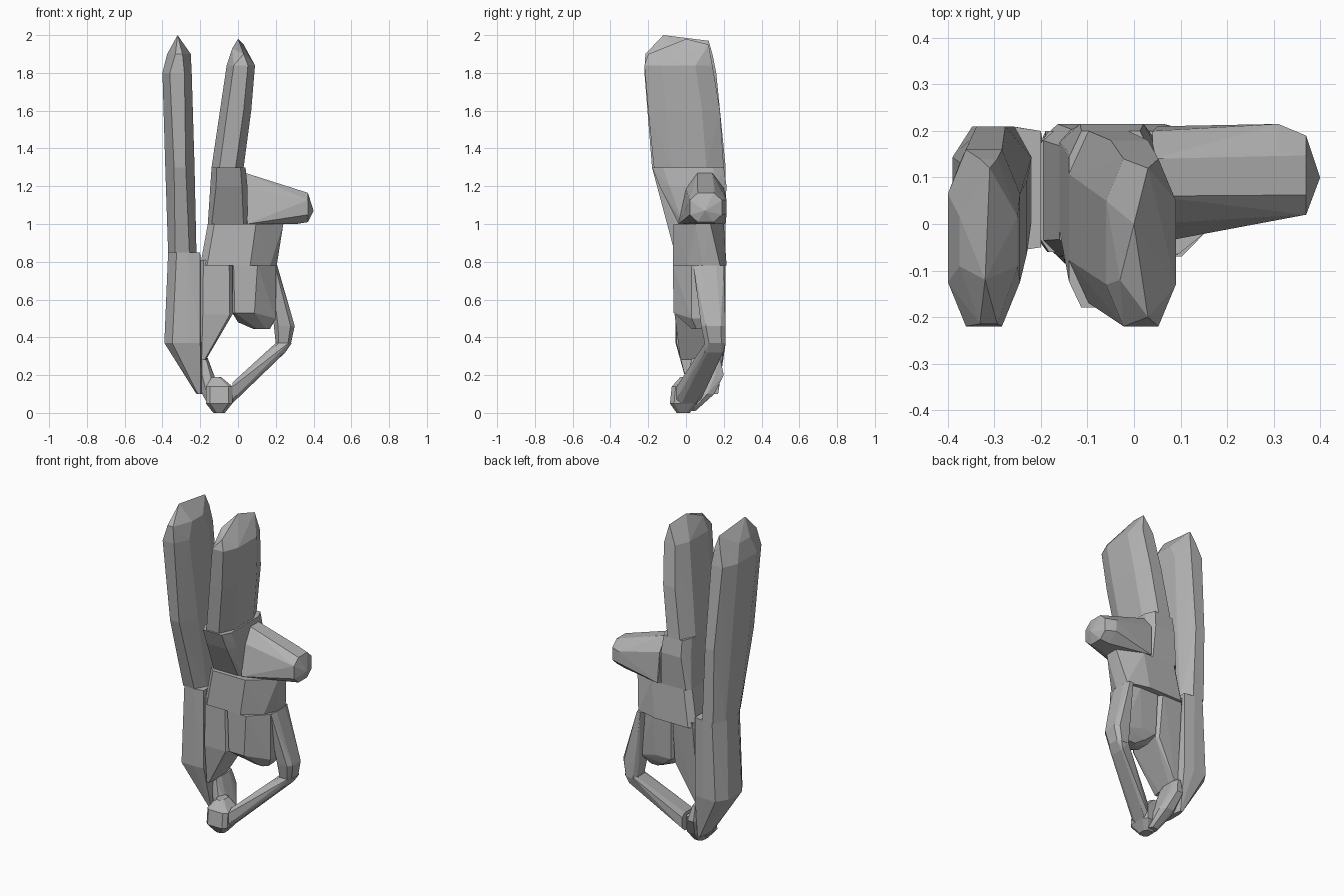
import bpy
import bmesh
from mathutils import Vector

default_cube = bpy.data.objects.get("Cube")
if default_cube:
    bpy.data.objects.remove(default_cube, do_unlink=True)

# One plain grey for the whole sculpture
grey = bpy.data.materials.new("plain grey")
grey.use_nodes = True
grey.diffuse_color = (0.45, 0.45, 0.45, 1)
grey.node_tree.nodes["Principled BSDF"].inputs["Base Color"].default_value = grey.diffuse_color


def octagon(low_u, high_u, low_v, high_v, chamfer):
    """Corners of a rectangle with its corners cut off."""
    cut_u = (high_u - low_u) * chamfer
    cut_v = (high_v - low_v) * chamfer
    corners = []
    for u, inner_u in ((low_u, low_u + cut_u), (high_u, high_u - cut_u)):
        for v, inner_v in ((low_v, low_v + cut_v), (high_v, high_v - cut_v)):
            corners.append((u, inner_v))
            corners.append((inner_u, v))
    return corners


def level(z, left, right, front, back, chamfer=0.25):
    """Horizontal cross-section at height z."""
    return [Vector((x, y, z)) for x, y in octagon(left, right, front, back, chamfer)]


def slice_at(x, front, back, bottom, top, chamfer=0.25):
    """Upright cross-section at position x."""
    return [Vector((x, y, z)) for y, z in octagon(front, back, bottom, top, chamfer)]


def faceted_part(name, *sections, tips=()):
    """Wrap cross-sections and tip points in one flat-faced convex skin."""
    mesh = bpy.data.meshes.new(name)
    bm = bmesh.new()
    for section in sections:
        for point in section:
            bm.verts.new(point)
    for tip in tips:
        bm.verts.new(tip)
    hull = bmesh.ops.convex_hull(bm, input=bm.verts)
    unused = {g for g in hull["geom_interior"] + hull["geom_unused"]
              if isinstance(g, bmesh.types.BMVert)}
    bmesh.ops.delete(bm, geom=list(unused), context="VERTS")
    bmesh.ops.recalc_face_normals(bm, faces=bm.faces)
    bm.to_mesh(mesh)
    bm.free()
    mesh.materials.append(grey)
    part = bpy.data.objects.new(name, mesh)
    bpy.context.collection.objects.link(part)
    return part


# Two tall upright blades
faceted_part("right_upright",
             level(0.85, -0.37, -0.22, -0.06, 0.21),
             level(1.3, -0.385, -0.23, -0.18, 0.21, 0.3),
             level(1.8, -0.4, -0.245, -0.22, 0.16),
             level(1.9, -0.375, -0.25, -0.215, 0.14, 0.35),
             tips=[(-0.32, -0.12, 2), (-0.31, 0.12, 1.97)])
faceted_part("left_upright",
             level(1.3, -0.14, 0.03, -0.17, 0.2),
             level(1.6, -0.09, 0.07, -0.2, 0.18),
             level(1.84, -0.06, 0.09, -0.22, 0.14),
             tips=[(0, 0, 1.98), (0.03, 0.12, 1.95), (-0.03, -0.12, 1.93),
                   (0.03, -0.2, 1.9)])

# Block under the left blade, and the stub pointing sideways
faceted_part("neck",
             level(1, -0.16, 0.05, -0.04, 0.2, 0.1),
             level(1.2, -0.145, 0.05, -0.14, 0.215, 0.15),
             level(1.3, -0.14, 0.04, -0.18, 0.2, 0.15))
faceted_part("side_stub",
             slice_at(0.04, 0, 0.2, 1, 1.27, 0.3),
             slice_at(0.31, 0.015, 0.215, 1, 1.18, 0.3),
             slice_at(0.37, 0.02, 0.19, 1.01, 1.165),
             tips=[(0.4, 0.1, 1.07), (0.05, -0.04, 1), (0.05, 0.21, 1)])

# Central body, its outer corners cut back on the left
faceted_part("body",
             level(0.78, -0.2, 0.1, -0.07, 0.215, 0.12),
             level(1, -0.16, 0.13, -0.065, 0.2, 0.12),
             tips=[(0.17, 0.01, 0.78), (0.205, 0.09, 0.78), (0.2, 0.18, 0.78),
                   (0.24, 0.05, 1), (0.24, 0.13, 1)])

# Hanging lower blocks
faceted_part("inner_block",
             level(0.81, -0.2, -0.03, -0.06, 0.2, 0.1),
             level(0.52, -0.2, -0.03, -0.06, 0.17, 0.08),
             level(0.28, -0.2, -0.17, -0.03, 0.15))
faceted_part("middle_block",
             level(0.78, -0.03, 0.11, -0.07, 0.18, 0.05),
             level(0.53, -0.03, 0.1, -0.065, 0.17, 0.1),
             level(0.48, 0, 0.17, 0, 0.15),
             level(0.445, 0.08, 0.17, 0.03, 0.13),
             tips=[(x, y, z) for x, y in ((0.2, 0.03), (0.2, 0.16))
                   for z in (0.78, 0.5)])

# Outer limbs
faceted_part("right_limb",
             level(0.85, -0.37, -0.22, -0.06, 0.21, 0.3),
             level(0.37, -0.39, -0.22, -0.055, 0.21),
             level(0.1, -0.22, -0.19, 0.02, 0.17),
             tips=[(-0.2, y, z) for y in (-0.05, 0.2) for z in (0.85, 0.37)])
faceted_part("left_limb",
             level(0.78, 0.16, 0.208, 0.04, 0.2),
             level(0.46, 0.19, 0.3, 0.08, 0.21, 0.2),
             level(0.365, 0.2, 0.28, 0.1, 0.21, 0.2))

# Bent ends that meet at the bottom and close the loop
faceted_part("left_forelimb",
             level(0.37, 0.2, 0.285, 0.1, 0.21, 0.2),
             slice_at(0.25, 0.1, 0.2, 0.32, 0.36, 0.15),
             slice_at(-0.03, -0.05, 0.08, 0.05, 0.16, 0.2))
faceted_part("right_forelimb",
             level(0.29, -0.2, -0.16, 0.03, 0.18),
             level(0.2, -0.21, -0.13, 0.02, 0.2),
             level(0.1, -0.19, -0.09, 0, 0.15),
             level(0.01, -0.14, -0.08, -0.02, 0.05))
faceted_part("bottom_joint",
             level(0, -0.13, -0.07, -0.05, 0.02),
             level(0.05, -0.17, -0.03, -0.085, 0.06, 0.15),
             level(0.14, -0.17, -0.03, -0.075, 0.06, 0.15),
             level(0.19, -0.14, -0.09, -0.03, 0.05))
